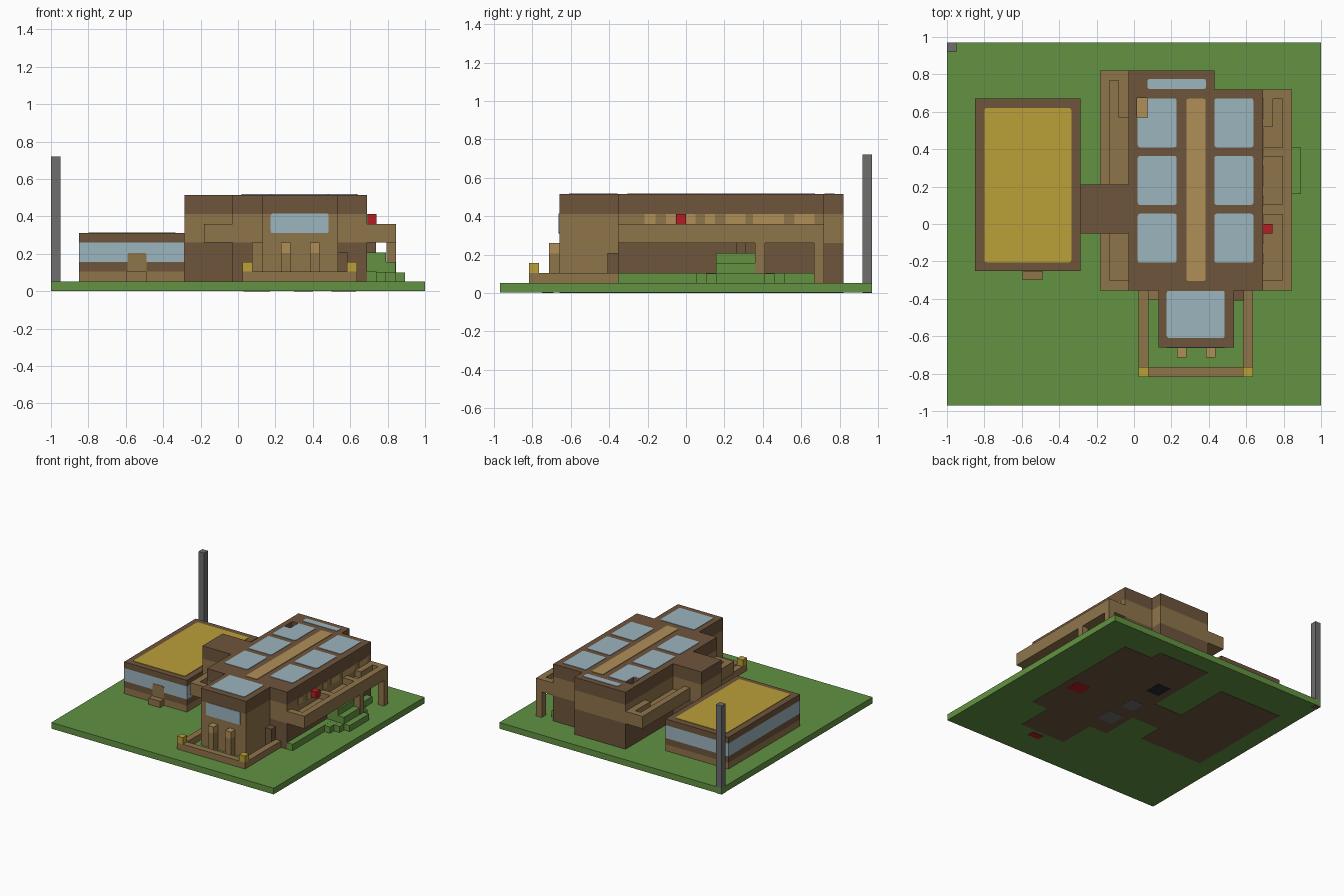
import bpy
import bmesh

cube = bpy.data.objects.get("Cube")
if cube:
    bpy.data.objects.remove(cube, do_unlink=True)


def material(name, r, g, b):
    """Flat material from 0-255 display values, stored as linear."""
    def linear(c):
        c /= 255
        return c / 12.92 if c <= 0.04045 else ((c + 0.055) / 1.055) ** 2.4
    colour = (linear(r), linear(g), linear(b), 1)
    mat = bpy.data.materials.new(name)
    mat.use_nodes = True
    mat.diffuse_color = colour
    shader = mat.node_tree.nodes["Principled BSDF"]
    shader.inputs["Base Color"].default_value = colour
    shader.inputs["Roughness"].default_value = 0.9
    return mat


GRASS = material("grass green", 98, 146, 66)
BROWN = material("dark timber", 110, 85, 60)
TAN = material("tan timber", 143, 117, 75)
LIGHT = material("light timber", 176, 143, 88)
GOLD = material("golden yellow", 186, 160, 56)
GLASS = material("pale blue glass", 156, 181, 190)
GREY = material("pole grey", 110, 110, 112)
RED = material("red", 178, 30, 36)
DARK = material("charcoal", 40, 40, 50)


def prism(name, points, z0, z1, mat, round_axis=None):
    """Extrude a plan outline upwards; optionally round edges along an axis."""
    bm = bmesh.new()
    base = bm.faces.new([bm.verts.new((x, y, z0)) for x, y in points])
    top = bmesh.ops.extrude_face_region(bm, geom=[base])["geom"]
    bmesh.ops.translate(bm, vec=(0, 0, z1 - z0),
                        verts=[v for v in top if isinstance(v, bmesh.types.BMVert)])
    if round_axis is not None:
        edges = [e for e in bm.edges
                 if abs((e.verts[0].co - e.verts[1].co).normalized()[round_axis]) > 0.9]
        bmesh.ops.bevel(bm, geom=edges, offset=0.012, segments=3,
                        profile=0.5, affect='EDGES')
    bmesh.ops.recalc_face_normals(bm, faces=bm.faces)
    mesh = bpy.data.meshes.new(name)
    bm.to_mesh(mesh)
    bm.free()
    mesh.materials.append(mat)
    obj = bpy.data.objects.new(name, mesh)
    bpy.context.collection.objects.link(obj)
    return obj


def box(name, x0, x1, y0, y1, z0, z1, mat, round_axis=None):
    return prism(name, [(x0, y0), (x1, y0), (x1, y1), (x0, y1)], z0, z1, mat, round_axis)


def cut(target, cutter):
    mod = target.modifiers.new("opening", 'BOOLEAN')
    mod.object = cutter
    mod.solver = 'EXACT'
    bpy.context.view_layer.objects.active = target
    bpy.ops.object.modifier_apply(modifier=mod.name)


G, T = 0.052, 0.004              # ground height, plate thickness
SILL, EAVE, ROOF = 0.26, 0.412, 0.515

# Ground and pole
box("lawn", -1, 1, -0.97, 0.97, 0.002, G, GRASS)
box("pole", -1, -0.95, 0.92, 0.97, G, 0.72, GREY)
box("pole_footing", -1, -0.95, 0.92, 0.97, 0, 0.02, BROWN)

# Main hall with link to the annex: one outline, three bands
hall = [(-0.03, -0.355), (0.69, -0.355), (0.69, 0.72), (0.43, 0.72), (0.43, 0.82),
        (-0.03, 0.82), (-0.03, 0.21), (-0.285, 0.21), (-0.285, -0.05), (-0.03, -0.05)]
prism("hall_floor", hall, 0, 0.02, BROWN)
prism("hall_lower_wall", hall, G, SILL, BROWN)
prism("hall_upper_wall", hall, SILL, EAVE, TAN)
hall_roof = prism("hall_roof", hall, EAVE, ROOF, BROWN)

# Front bay
box("bay_floor", 0.13, 0.535, -0.66, -0.355, 0, 0.02, BROWN)
box("bay_wall", 0.13, 0.535, -0.66, -0.355, G, EAVE, TAN)
box("bay_roof", 0.13, 0.535, -0.66, -0.355, EAVE, ROOF, BROWN)
box("bay_window", 0.175, 0.485, -0.66 - T, -0.65, 0.31, 0.415, GLASS, 1)
box("bay_skylight", 0.175, 0.485, -0.61, -0.357, 0.5, ROOF + T, GLASS, 2)
for x in (0.23, 0.385):
    box("door_post", x, x + 0.052, -0.715, -0.66, G, 0.205, TAN)
    box("door_post_cap", x, x + 0.052, -0.715, -0.66, 0.205, SILL, LIGHT)
box("tall_corner_post", 0.075, 0.13, -0.405, -0.355, G, SILL, TAN)
box("short_corner_post", 0.535, 0.588, -0.41, -0.355, G, 0.207, BROWN)

# Roof lights, centre ridge strip and roof pit
skylights = []
for x in (0.02, 0.43):
    for y in (-0.207, 0.102, 0.41):
        skylights.append(box("skylight", x, x + 0.208, y, y + 0.262, 0.5, ROOF + T, GLASS, 2))
box("back_skylight", 0.072, 0.385, 0.722, 0.775, 0.5, ROOF + T, GLASS, 2)
box("ridge_strip", 0.28, 0.383, -0.305, 0.67, 0.5, ROOF + T, LIGHT, 2)
pit = box("pit_cutter", 0.015, 0.072, 0.57, 0.675, EAVE - 0.02, ROOF + 0.1, BROWN)
cut(hall_roof, pit)
cut(skylights[2], pit)
bpy.data.objects.remove(pit, do_unlink=True)
box("pit_floor", 0.015, 0.072, 0.57, 0.675, EAVE - 0.01, EAVE + T, LIGHT)

# Annex: stacked bands with a golden roof
box("annex_floor", -0.85, -0.285, -0.25, 0.67, 0, 0.02, BROWN)
for part, z0, z1, mat in (("base", G, 0.104, TAN), ("rail", 0.104, 0.155, BROWN),
                          ("glazing", 0.155, 0.26, GLASS), ("roof", 0.26, 0.31, BROWN)):
    box("annex_" + part, -0.85, -0.285, -0.25, 0.67, z0, z1, mat)
box("annex_roof_panel", -0.8, -0.335, -0.205, 0.62, 0.3, 0.31 + T, GOLD, 2)
box("annex_door", -0.59, -0.49, -0.25 - T, -0.24, 0.09, 0.205, TAN, 1)
box("annex_step", -0.595, -0.49, -0.3, -0.25, G, 0.104, TAN)


def balcony(side, inner, outer, y0, y1, dividers):
    """Raised tray with a parapet; inner edge meets the hall."""
    w = 0.052 if outer > inner else -0.052

    def slab(part, a, b, ya, yb, za, zb):
        box(side + "_balcony_" + part, min(a, b), max(a, b), ya, yb, za, zb, TAN)
    slab("floor", inner, outer, y0, y1, SILL, 0.31)
    slab("parapet", outer - w, outer, y0, y1, 0.31, 0.36)
    for ya, yb in [(y0, y0 + 0.052), (y1 - 0.052, y1)] + dividers:
        slab("cross_wall", inner, outer - w, ya, yb, 0.31, 0.36)
    slab("bench", inner, inner + w, y1 - 0.25 if w < 0 else y1 - 0.2, y1 - 0.052, 0.31, 0.36)


balcony("right", -0.03, -0.183, -0.355, 0.82, [])
balcony("left", 0.69, 0.845, -0.355, 0.72, [(0.052, 0.104), (0.36, 0.41)])
for y in (0.36, 0.668):
    box("balcony_pillar", 0.793, 0.845, y, y + 0.052, G, SILL, TAN)

# Light openings above the left balcony and the red box
for y0, y1 in ((-0.215, -0.16), (-0.105, -0.055), (0.0, 0.05), (0.1, 0.15),
               (0.205, 0.31), (0.35, 0.51), (0.565, 0.67)):
    box("balcony_opening", 0.68, 0.69 + T, y0, y1, 0.36, EAVE, LIGHT)
box("red_box", 0.69, 0.74, -0.052, 0, 0.36, EAVE, RED)

# Stepped planting under the left balcony
for x1, y0, y1, z1 in ((0.74, -0.355, 0.668, 0.104), (0.79, 0.052, 0.512, 0.103),
                       (0.842, 0.104, 0.46, 0.102), (0.893, 0.16, 0.41, 0.101),
                       (0.842, 0.157, 0.36, 0.155), (0.79, 0.157, 0.36, 0.207)):
    box("planting_step", 0.69, x1, y0, y1, G, z1, GRASS)
box("side_door_lintel", 0.69, 0.738, 0.26, 0.31, 0.207, SILL, BROWN)

# Garden wall with corner lanterns
for x in (0.025, 0.583):
    box("garden_side_wall", x, x + 0.052, -0.765, -0.355, G, 0.104, TAN)
    box("garden_lantern", x, x + 0.052, -0.817, -0.765, 0.104, 0.157, GOLD)
box("garden_front_wall", 0.025, 0.635, -0.817, -0.765, G, 0.104, TAN)

# Inlays on the underside of the hall floor
for x, y, w, d, mat in ((0.5, -0.03, 0.13, 0.12, RED), (0.3, -0.75, 0.1, 0.06, RED),
                        (0.03, 0.32, 0.12, 0.14, DARK), (0.03, 0.03, 0.12, 0.12, GREY),
                        (0.03, -0.22, 0.14, 0.14, GREY)):
    box("floor_inlay", x, x + w, y, y + d, -0.001, 0.01, mat)
